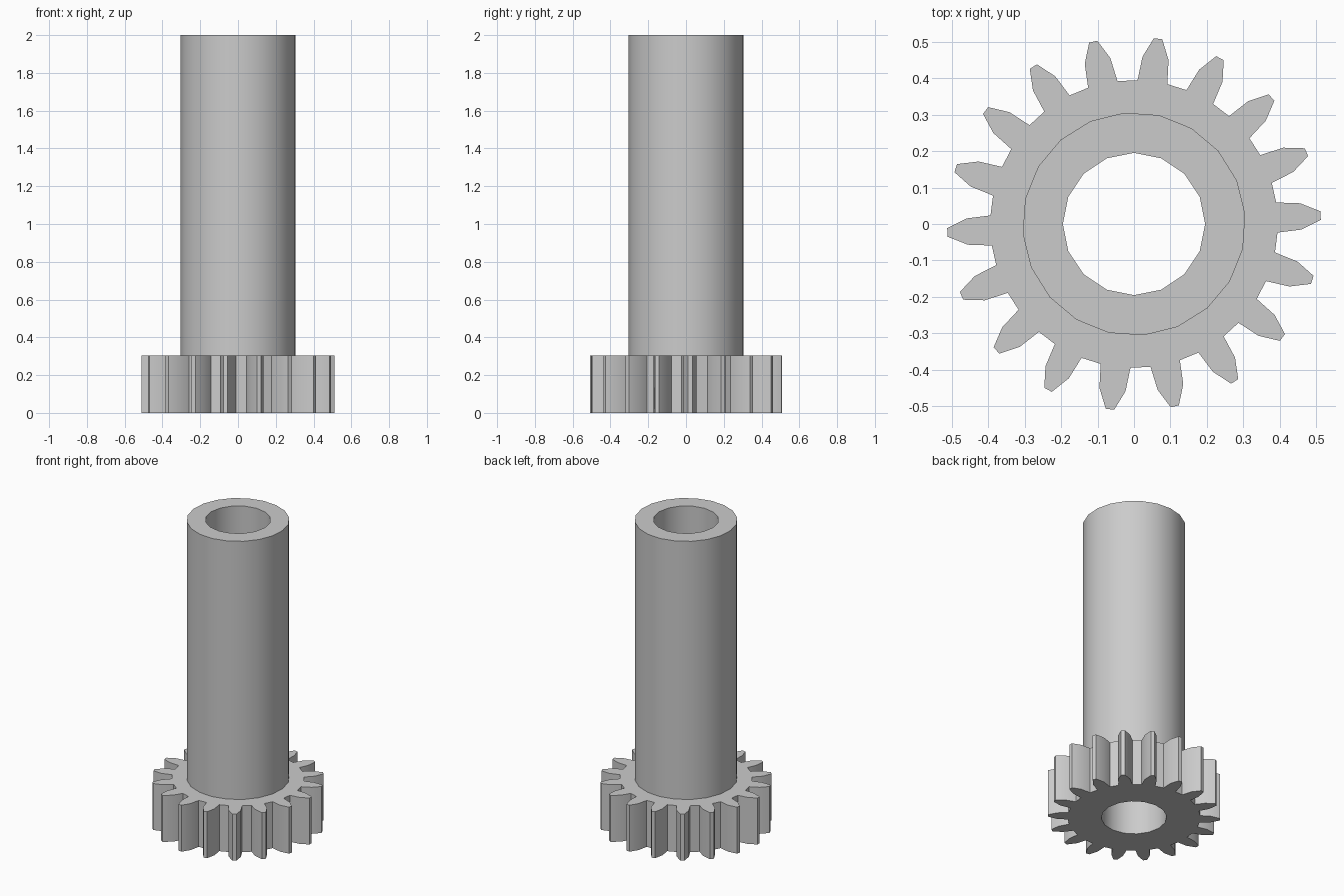
import bpy, bmesh
from math import cos, sin, radians

cube = bpy.data.objects.get("Cube")
if cube:
    bpy.data.objects.remove(cube, do_unlink=True)

# Sizes
HEIGHT, GEAR_TOP = 2.0, 0.305
BORE_R, SHAFT_R = 0.195, 0.306
TEETH, FIRST_TOOTH = 18, 2.6
# Half of a tooth, mirrored about its centre line: (radius, half angle in degrees)
FLANK = [(0.394, 6.0), (0.459, 4.5), (0.512, 1.3)]


def polar(r, deg):
    return r * cos(radians(deg)), r * sin(radians(deg))


def circle(r, sides, start):
    return [polar(r, start + 360 * i / sides) for i in range(sides)]


def gear_outline():
    tooth = [(r, -a) for r, a in FLANK] + FLANK[::-1]
    return [polar(r, FIRST_TOOTH + 360 * i / TEETH + a)
            for i in range(TEETH) for r, a in tooth]


bm = bmesh.new()


def wall(points, z0, z1):
    """Straight wall over an outline; returns its lower and upper edges."""
    low = [bm.verts.new((x, y, z0)) for x, y in points]
    high = [bm.verts.new((x, y, z1)) for x, y in points]
    rims = ([], [])
    for i in range(len(points)):
        j = (i + 1) % len(points)
        bm.faces.new((low[i], low[j], high[j], high[i]))
        for rim, ring in zip(rims, (low, high)):
            rim.append(bm.edges.get((ring[i], ring[j])))
    return rims


def cap(outer, inner):
    """Flat face between an outer rim and a hole."""
    bmesh.ops.triangle_fill(bm, use_beauty=True, edges=outer + inner)


# Toothed rim, shaft and through bore
gear_low, gear_high = wall(gear_outline(), 0, GEAR_TOP)
shaft_low, shaft_high = wall(circle(SHAFT_R, 20, 5), GEAR_TOP, HEIGHT)
bore_low, bore_high = wall(circle(BORE_R, 16, 0), 0, HEIGHT)

# Underside, gear shoulder and shaft end
cap(gear_low, bore_low)
cap(gear_high, shaft_low)
cap(shaft_high, bore_high)
bmesh.ops.recalc_face_normals(bm, faces=bm.faces[:])

mesh = bpy.data.meshes.new("pinion_shaft")
bm.to_mesh(mesh)
bm.free()
pinion = bpy.data.objects.new("pinion_shaft", mesh)
bpy.context.collection.objects.link(pinion)

# Plain grey metal
grey = bpy.data.materials.new("light_grey")
grey.use_nodes = True
colour = (0.6, 0.6, 0.6, 1)
grey.diffuse_color = colour
grey.node_tree.nodes["Principled BSDF"].inputs["Base Color"].default_value = colour
mesh.materials.append(grey)

bpy.ops.object.select_all(action="DESELECT")
pinion.select_set(True)
bpy.context.view_layer.objects.active = pinion
bpy.ops.object.shade_smooth_by_angle(angle=radians(30))
